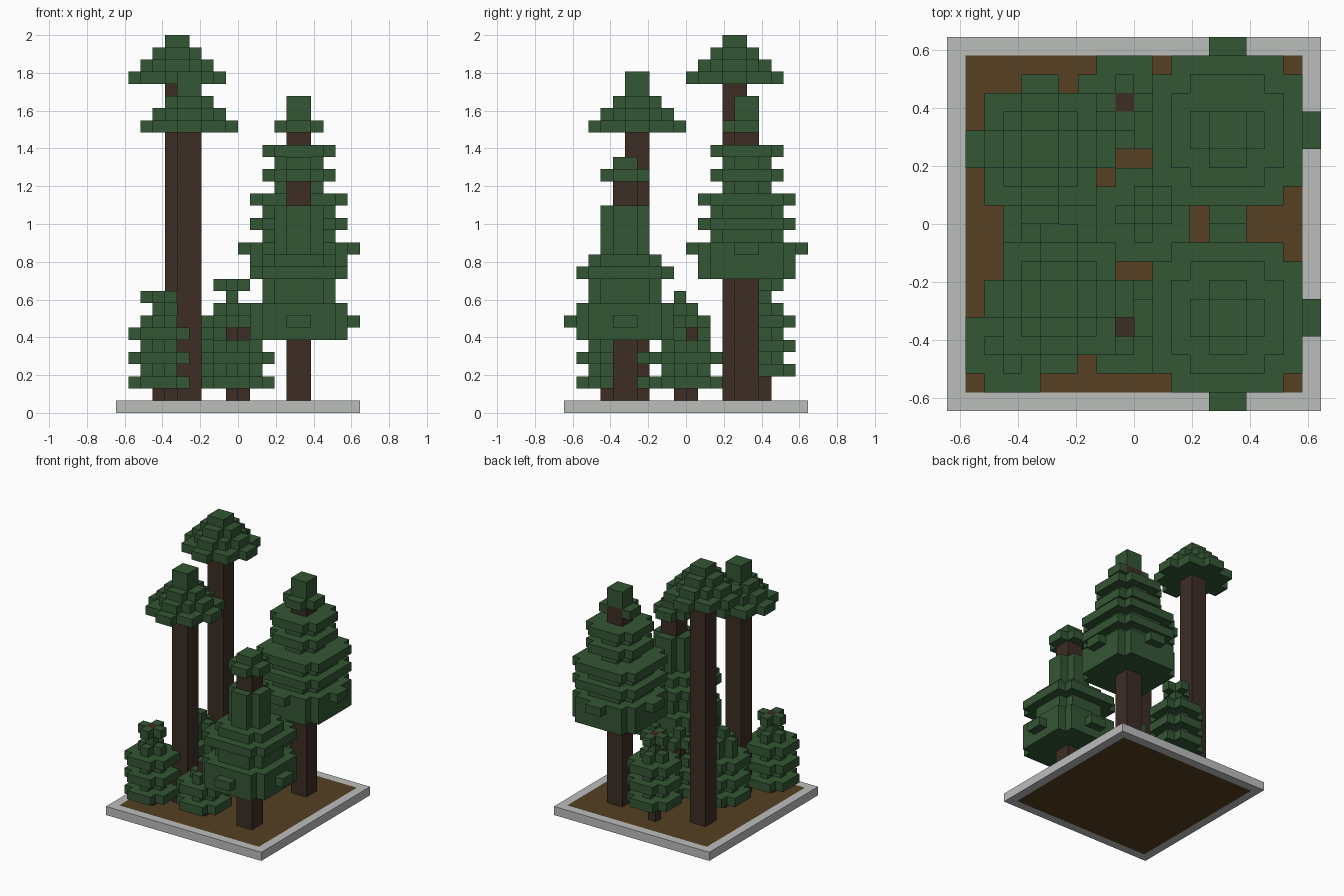
import bpy
import bmesh
from mathutils import Vector

if "Cube" in bpy.data.objects:
    bpy.data.objects.remove(bpy.data.objects["Cube"])

U = 2 / 31            # edge of one block
GRID = 20             # blocks along each side of the base


def material(name, rgb):
    m = bpy.data.materials.new(name)
    m.use_nodes = True
    m.diffuse_color = (*rgb, 1)
    bsdf = m.node_tree.nodes["Principled BSDF"]
    bsdf.inputs["Base Color"].default_value = (*rgb, 1)
    bsdf.inputs["Roughness"].default_value = 0.9
    return m


GREEN = material("leaf green", (0.034, 0.093, 0.035))
BARK = material("dark bark", (0.045, 0.026, 0.018))
SOIL = material("soil brown", (0.093, 0.051, 0.016))
STONE = material("stone grey", (0.50, 0.51, 0.50))

AXES = [Vector(v) for v in ((1, 0, 0), (0, 1, 0), (0, 0, 1))]


def block_object(name, cells, solid, mat):
    """Skin a set of blocks, leaving out faces that touch a solid neighbour."""
    bm = bmesh.new()
    for cell in cells:
        mid = Vector(cell) + Vector((0.5, 0.5, 0.5))
        for k in range(3):
            u, v = AXES[(k + 1) % 3] / 2, AXES[(k + 2) % 3] / 2
            for s in (1, -1):
                n = AXES[k] * s
                if tuple(int(a) for a in Vector(cell) + n) in solid:
                    continue
                c = mid + n / 2
                ring = [c - u - v, c + u - v, c + u + v, c - u + v][::s]
                bm.faces.new([bm.verts.new((p - Vector((GRID / 2, GRID / 2, 0))) * U)
                              for p in ring])
    bmesh.ops.remove_doubles(bm, verts=bm.verts, dist=U / 100)
    me = bpy.data.meshes.new(name)
    bm.to_mesh(me)
    bm.free()
    me.materials.append(mat)
    ob = bpy.data.objects.new(name, me)
    bpy.context.collection.objects.link(ob)
    return ob


def in_layer(a, b, n, spiky):
    """Footprint of a foliage layer n blocks wide, at offsets a, b from the trunk."""
    big, small, half = max(a, b), min(a, b), n / 2
    if big > half:
        return False
    if n <= 2:
        return True
    if n == 10:
        return in_layer(a, b, 8, False) or small < 1
    if spiky:
        return big < half - 1 or small < 1
    return small < half - 1


def tree(name, cx, cy, first, widths, thick, spiky=False, missing=()):
    """Layers are listed upwards from block height first; 0 leaves bare trunk."""
    mx, my = (cx, cy) if thick == 2 else (cx + 0.5, cy + 0.5)
    trunk, leaves = set(), set()
    for z in range(1, first + len(widths)):
        n = widths[z - first] if z >= first else 0
        for x in range(GRID):
            for y in range(GRID):
                a, b = abs(x + 0.5 - mx), abs(y + 0.5 - my)
                core = max(a, b) < thick / 2
                if core and (n == 0 or n > thick):
                    trunk.add((x, y, z))
                elif n and in_layer(a, b, n, spiky) and (y, z) not in missing:
                    leaves.add((x, y, z))
    solid = trunk | leaves
    block_object(name + "_trunk", trunk, solid, BARK)
    block_object(name + "_foliage", leaves, solid, GREEN)


# Base: stone rim around a soil bed
plot = {(x, y, 0) for x in range(GRID) for y in range(GRID)}
bed = {c for c in plot if 0 < min(c[:2]) and max(c[:2]) < GRID - 1}
block_object("stone_rim", plot - bed, plot, STONE)
block_object("soil_bed", bed, plot, SOIL)

# Tall bare-trunked trees with small crowns
tree("tall_back_tree", 5, 14, 27, [8, 6, 4, 2], 2, spiky=True)
tree("tall_front_tree", 6, 6, 23, [8, 6, 4, 2, 2], 2, spiky=True)

# Full conifers
tree("large_conifer", 15, 15, 11,
     [8, 8, 10, 6, 8, 6, 8, 4, 6, 4, 6, 0, 4, 2, 2], 2, missing={(16, 23)})
tree("medium_conifer", 15, 5, 6,
     [8, 10, 8, 6, 6, 8, 6, 4, 4, 4, 4, 0, 0, 4, 2], 2)

# Saplings
tree("front_left_sapling", 3, 3, 2, [5, 3, 5, 3, 5, 3, 1, 3], 1)
tree("front_sapling", 9, 4, 2, [5, 3, 5, 3, 0], 1)
tree("back_sapling", 9, 16, 3, [5, 3, 5, 3, 5, 3, 1, 3], 1)
tree("centre_sapling", 10, 10, 2, [5, 3, 5, 3, 0, 3, 1], 1)
tree("left_sapling", 5, 9, 2, [5, 3, 5, 3, 5, 3, 3, 1], 1)
